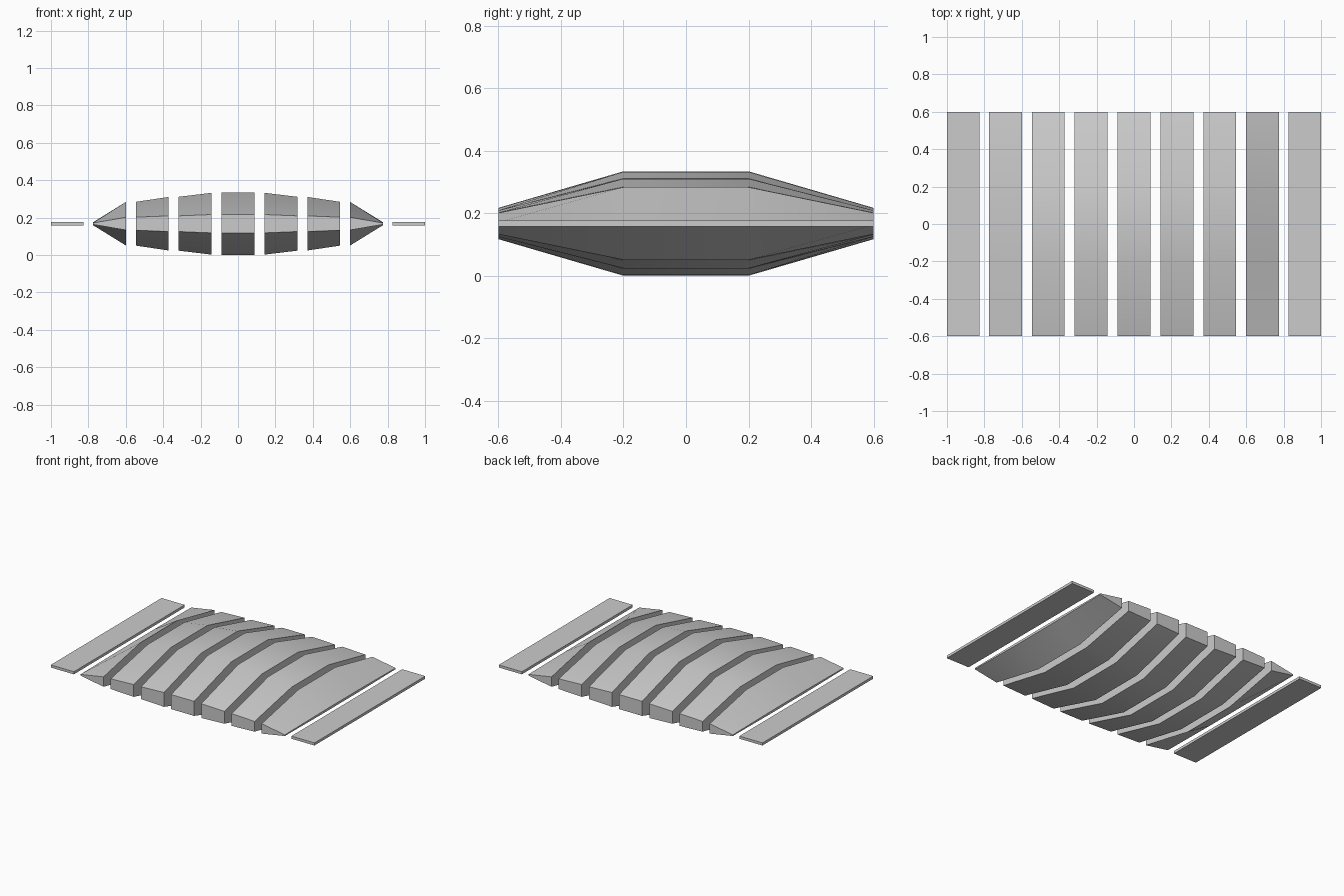
import bpy
import bmesh
import math

cube = bpy.data.objects.get("Cube")
if cube:
    bpy.data.objects.remove(cube, do_unlink=True)

gray = bpy.data.materials.new("plain_gray")
gray.use_nodes = True
COLOR = (0.6, 0.6, 0.6, 1)
gray.diffuse_color = COLOR
gray.node_tree.nodes["Principled BSDF"].inputs["Base Color"].default_value = COLOR

MID_Z = 0.167
Y_END, Y_FLAT = 0.6, 0.2


def slat(name, x0, x1, mid0, mid1, end0, end1):
    """Slat with a raised middle; half thicknesses are given at both long sides."""
    bm = bmesh.new()
    rings = []
    for y in (-Y_END, -Y_FLAT, Y_FLAT, Y_END):
        at_end = abs(y) == Y_END
        h0, h1 = (end0, end1) if at_end else (mid0, mid1)
        corners = ((x0, -h0), (x1, -h1), (x1, h1), (x0, h0))
        rings.append([bm.verts.new((x, y, MID_Z + h)) for x, h in corners])
    for a, b in zip(rings, rings[1:]):
        for i in range(4):
            j = (i + 1) % 4
            bm.faces.new((a[i], a[j], b[j], b[i]))
    bm.faces.new(rings[0])
    bm.faces.new(rings[-1])
    bmesh.ops.recalc_face_normals(bm, faces=bm.faces)
    mesh = bpy.data.meshes.new(name)
    bm.to_mesh(mesh)
    bm.free()
    mesh.materials.append(gray)
    obj = bpy.data.objects.new(name, mesh)
    bpy.context.collection.objects.link(obj)
    bpy.ops.object.select_all(action="DESELECT")
    obj.select_set(True)
    bpy.context.view_layer.objects.active = obj
    bpy.ops.object.shade_smooth_by_angle(angle=math.radians(30))


# Middle slat
slat("center_slat", -0.087, 0.087, MID_Z, MID_Z, 0.05, 0.05)

# Mirrored slats: inner x, outer x, middle half heights, end half heights
SLATS = {
    "inner_slat": (0.142, 0.317, 0.165, 0.144, 0.049, 0.042),
    "middle_slat": (0.371, 0.546, 0.143, 0.117, 0.042, 0.035),
    "tapered_slat": (0.6, 0.775, 0.116, 0.008, 0.034, 0.004),
    "flat_outer_slat": (0.825, 1.0, 0.009, 0.009, 0.009, 0.009),
}
for part, (xi, xo, mi, mo, ei, eo) in SLATS.items():
    slat("left_" + part, xi, xo, mi, mo, ei, eo)
    slat("right_" + part, -xi, -xo, mi, mo, ei, eo)
